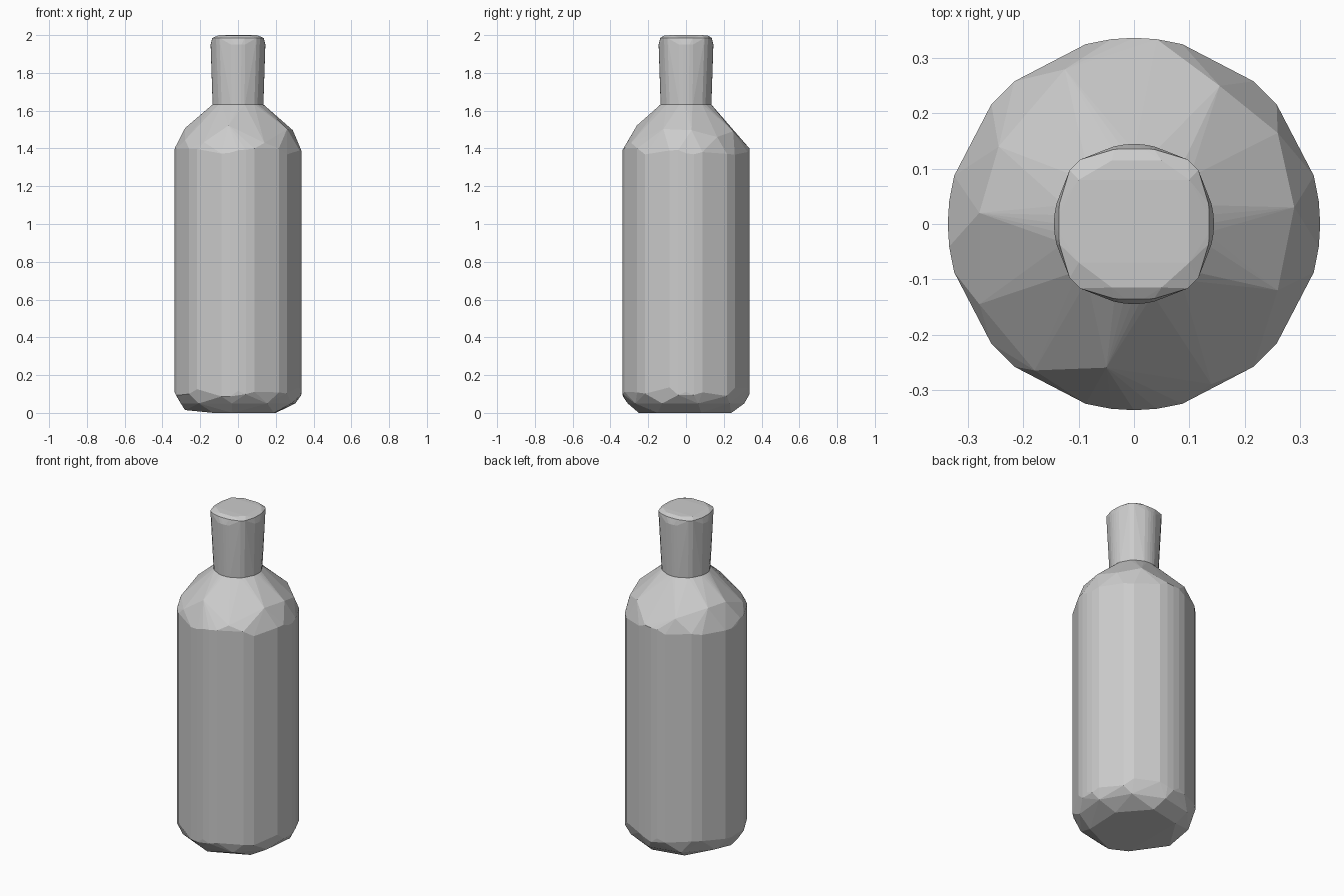
import bpy, bmesh, math, random

cube = bpy.data.objects.get("Cube")
if cube:
    bpy.data.objects.remove(cube, do_unlink=True)
random.seed(4)

# Plain grey for the whole bottle
grey = bpy.data.materials.new("plain_grey")
grey.use_nodes = True
colour = (0.6, 0.6, 0.6, 1)
grey.diffuse_color = colour
grey.node_tree.nodes["Principled BSDF"].inputs["Base Color"].default_value = colour

# Uneven angles: fine steps on the axes and diagonals, wide flats between
ANGLES = [math.radians(90 * q + a) for q in range(4) for a in (0, 7, 15, 40, 50, 75, 83)]


def ring(radius, z, wobble=0.0, angles=ANGLES):
    return [(radius * math.cos(a), radius * math.sin(a), z + random.uniform(-wobble, wobble))
            for a in angles]


def soft_square(radius, z, power):
    """Rounded square ring."""
    points = []
    for a in ANGLES:
        c, s = math.cos(a), math.sin(a)
        r = radius / (abs(c) ** power + abs(s) ** power) ** (1 / power)
        points.append((r * c, r * s, z))
    return points


def faceted_shell(name, points):
    """Wrap the points in a faceted convex skin."""
    bm = bmesh.new()
    for p in points:
        bm.verts.new(p)
    result = bmesh.ops.convex_hull(bm, input=bm.verts)
    loose = {v for v in result["geom_interior"] + result["geom_unused"]
             if isinstance(v, bmesh.types.BMVert) and not v.link_faces}
    bmesh.ops.delete(bm, geom=list(loose), context="VERTS")
    bmesh.ops.dissolve_limit(bm, angle_limit=math.radians(1), verts=bm.verts, edges=bm.edges)
    bmesh.ops.recalc_face_normals(bm, faces=bm.faces)
    mesh = bpy.data.meshes.new(name)
    bm.to_mesh(mesh)
    bm.free()
    mesh.materials.append(grey)
    obj = bpy.data.objects.new(name, mesh)
    bpy.context.collection.objects.link(obj)
    return obj


# Irregular corners of the shoulder facets, height following the slope
shoulder = [(0.29, 0.03), (0.26, 0.165), (0.155, 0.25), (0.045, 0.33),
            (-0.125, 0.28), (-0.245, 0.14), (-0.28, 0.02), (-0.28, -0.145),
            (-0.18, -0.265), (-0.05, -0.26), (0.14, -0.29), (0.26, -0.12)]


def shoulder_height(r):
    return 1.5 - (r - 0.29) * (2.2 if r > 0.29 else 0.85)


body = ring(0.337, 1.385, 0.02) + ring(0.337, 0.11, 0.025)
body += [(x, y, shoulder_height(math.hypot(x, y))) for x, y in shoulder]
body += ring(0.132, 1.635)

# Chipped base: a few corners low down, then a flat foot
body += [(0.31 * math.cos(a), 0.31 * math.sin(a), 0.05)
         for a in (math.radians(36 * i + 12) for i in range(10))]
body += [(0.2, 0.08, 0), (0.19, -0.15, 0), (-0.03, -0.25, 0), (-0.13, -0.2, 0),
         (-0.28, -0.03, 0.015), (-0.13, 0.2, 0), (0.06, 0.24, 0)]
faceted_shell("bottle_body", body)

# Flared neck with a softly squared, bevelled top
neck = ring(0.134, 1.62) + ring(0.145, 1.95) + soft_square(0.136, 1.985, 3)
neck += [(x, y, 2.0) for x in (-0.1, 0.1) for y in (-0.07, 0.08)]
neck += [(x, y, 1.998) for x in (-0.04, 0.05) for y in (-0.115, 0.115)]
faceted_shell("bottle_neck", neck)
